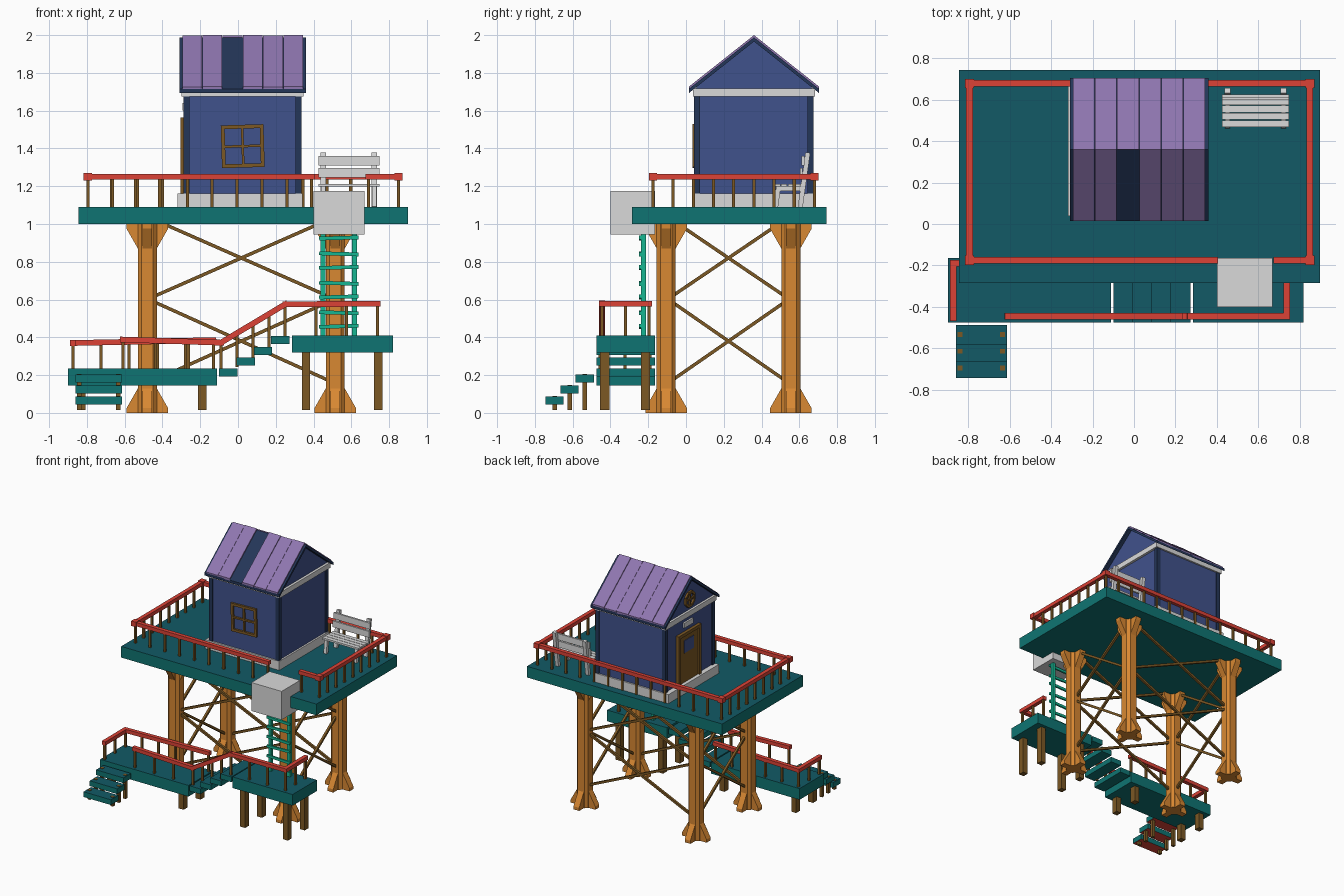
import bpy, bmesh, math
from mathutils import Vector, Matrix

if "Cube" in bpy.data.objects:
    bpy.data.objects.remove(bpy.data.objects["Cube"])


def srgb(r, g, b):
    f = lambda c: c / 12.92 if c <= 0.04045 else ((c + 0.055) / 1.055) ** 2.4
    return [f(v / 255) for v in (r, g, b)] + [1]


COLORS = dict(purple=(143, 118, 176), wall_blue=(64, 82, 140), dark_navy=(36, 54, 88),
              light_grey=(218, 218, 218), red=(220, 66, 54), brown=(124, 88, 36),
              orange=(216, 136, 50), deck_side_teal=(15, 116, 114),
              deck_top_teal=(18, 90, 102), ladder_green=(22, 182, 146))
MATS = {}
for n, c in COLORS.items():
    MATS[n] = bpy.data.materials.new(n)
    MATS[n].diffuse_color = srgb(*c)


class Part:
    """Collects simple solids into one named object."""
    def __init__(self, name, *mats):
        self.name, self.mats, self.bm = name, mats, bmesh.new()

    def box(self, x0, x1, y0, y1, z0, z1):
        m = Matrix.Translation(((x0 + x1) / 2, (y0 + y1) / 2, (z0 + z1) / 2))
        bmesh.ops.create_cube(self.bm, size=1, matrix=m @ Matrix.Diagonal((x1 - x0, y1 - y0, z1 - z0, 1)))
        return self

    def beam(self, a, b, w=0.016, h=None):
        a, b = Vector(a), Vector(b)
        d = (b - a).normalized()
        up = Vector((0, 0, 1)) if abs(d.z) < 0.95 else Vector((0, 1, 0))
        s = d.cross(up).normalized()
        rot = Matrix((s, d, s.cross(d))).transposed().to_4x4()
        m = Matrix.Translation((a + b) / 2) @ rot
        bmesh.ops.create_cube(self.bm, size=1, matrix=m @ Matrix.Diagonal((w, (b - a).length, h or w, 1)))
        return self

    def prism(self, pts, extrude):
        f = self.bm.faces.new([self.bm.verts.new(p) for p in pts])
        r = bmesh.ops.extrude_face_region(self.bm, geom=[f])
        vs = [v for v in r['geom'] if isinstance(v, bmesh.types.BMVert)]
        bmesh.ops.translate(self.bm, verts=vs, vec=extrude)
        return self

    def done(self, rule=None):
        bmesh.ops.recalc_face_normals(self.bm, faces=self.bm.faces[:])
        self.bm.normal_update()
        if rule:
            for f in self.bm.faces:
                f.material_index = rule(f)
        me = bpy.data.meshes.new(self.name)
        self.bm.to_mesh(me)
        for m in self.mats:
            me.materials.append(MATS[m])
        ob = bpy.data.objects.new(self.name, me)
        bpy.context.collection.objects.link(ob)


top_rule = lambda f: 1 if f.normal.z > 0.9 else 0
DECK = ("deck_side_teal", "deck_top_teal")

# Decks
Part("main_deck", *DECK).box(-.845, .9, -.285, .745, 1.0, 1.09).done(top_rule)
Part("lower_platform", *DECK).box(-.9, -.11, -.475, -.165, .145, .235).done(top_rule)
Part("ladder_platform", *DECK).box(.285, .82, -.475, -.165, .32, .41).done(top_rule)

# Stairs between the platforms and stairs to the ground
steps = Part("middle_steps", *DECK)
for i in range(4):
    x, z = -.1 + .092 * i, .193 + .057 * i
    steps.box(x, x + .097, -.475, -.165, z, z + .042)
steps.done(top_rule)
steps = Part("entry_steps", *DECK, "red")
posts = Part("entry_step_posts", "brown")
for i in range(3):
    y, z = -.745 + .08 * i, .045 + .058 * i
    steps.box(-.86, -.615, y, y + .097, z, z + .042)
    for x in (-.84, -.635):
        posts.box(x - .012, x + .012, y + .038, y + .062, .015, z + .045)
steps.done(lambda f: 2 if f.normal.z < -.9 else top_rule(f))
posts.done()

# Platform posts
posts = Part("platform_posts", "brown")
for x, z in ((-.83, .15), (-.19, .15), (.36, .33), (.742, .33)):
    for y in (-.43, -.215):
        posts.box(x - .022, x + .022, y - .024, y + .024, .015, z)
posts.done()

# Tower legs: chamfered posts with flared gussets at both ends
LX, LY = (-.48, .515), (-.105, .555)
legs = Part("tower_legs", "orange")
for cx in LX:
    for cy in LY:
        a, b = .05, .03
        legs.prism([(cx + x, cy + y, 0) for x, y in ((a, b), (b, a), (-b, a), (-a, b), (-a, -b),
                                                    (-b, -a), (b, -a), (a, -b))], (0, 0, 1.01))
        for k in range(4):
            d = Vector((math.cos(k * math.pi / 2), math.sin(k * math.pi / 2), 0))
            s = Vector((-d.y, d.x, 0)) * .05
            for z0, sg in ((0, 1), (1.0, -1)):
                prof = ((.03, 0), (.11, 0), (.11, .025), (.05, .13), (.03, .13))
                legs.prism([Vector((cx, cy, z0 + sg * z)) + d * r - s / 2 for r, z in prof], s)
legs.done()

# Cross braces on all four sides, two tiers
br = Part("cross_braces", "brown")
for z0, z1 in ((.165, .595), (.61, 1.03)):
    for p, q in ((z0, z1), (z1, z0)):
        for y in LY:
            br.beam((LX[0] + .02, y, p), (LX[1] - .02, y, q), .018)
        for x in LX:
            br.beam((x, LY[0] + .02, p), (x, LY[1] - .02, q), .018)
br.done()


# Railings: red rail with evenly spaced brown spindles
def railing(name, pts, floors, n):
    rail, sp = Part(name + "_rail", "red"), Part(name + "_spindles", "brown")
    for i in range(len(pts) - 1):
        a, b = Vector(pts[i]), Vector(pts[i + 1])
        e = (b - a).normalized() * .015
        rail.beam(a - e, b + e, .032, .03)
        for k in range(n[i] + 1):
            t = k / n[i]
            p = a.lerp(b, t)
            fl = floors[i] + (floors[i + 1] - floors[i]) * t
            sp.beam((p.x, p.y, fl - .02), p, .016)
    rail.done()
    sp.done()


Z = 1.25
railing("main", [(.39, -.175, Z), (-.795, -.175, Z), (-.795, .68, Z), (.85, .68, Z),
                 (.85, -.175, Z), (.69, -.175, Z)], [1.09] * 6, [9, 8, 13, 8, 1])
caps = Part("main_rail_corners", "red")
for x in (-.795, .85):
    for y in (-.175, .68):
        caps.box(x - .022, x + .022, y - .022, y + .022, 1.23, 1.27)
caps.done()
railing("front_lower", [(-.61, -.445, .388), (-.09, -.445, .372), (.25, -.445, .575),
                        (.738, -.445, .578), (.738, -.195, .578)],
        [.235, .215, .405, .41, .41], [3, 4, 3, 2])
railing("back_lower", [(-.873, -.455, .37), (-.873, -.19, .37), (-.13, -.19, .385)],
        [.235] * 3, [2, 5])

# Ladder and hatch box
lad = Part("ladder", "ladder_green")
for x in (.45, .617):
    lad.box(x - .013, x + .013, -.237, -.212, .41, .96)
for i in range(7):
    z = .455 + .078 * i
    lad.beam((.43, -.242, z), (.637, -.242, z + .006 * (-1) ** i), .014, .02)
lad.done()
Part("hatch_box", "light_grey").box(.4, .67, -.4, -.165, .945, 1.175).done()

# Cabin walls with gables, trims and corner boards
Part("cabin_walls", "wall_blue").prism(
    [(-.28, y, z) for y, z in ((.05, 1.09), (.67, 1.09), (.67, 1.72), (.36, 1.97), (.05, 1.72))],
    (.608, 0, 0)).done()
Part("cabin_trim", "light_grey").box(-.32, .342, .038, .682, 1.085, 1.162) \
    .box(-.298, .348, .036, .684, 1.675, 1.718).done()
cor = Part("corner_boards", "dark_navy")
for x in (-.273, .32):
    for y in (.058, .66):
        cor.box(x - .016, x + .016, y - .016, y + .016, 1.1, 1.69)
cor.done()


# Roof: dark underlay, purple boards with one missing at the front
def slope(part, x0, x1, s, lo, hi):
    e, r = (.36 - s * .345, 1.715), (.36, 1.988)
    part.prism([(x0, e[0], e[1] + lo), (x0, r[0], r[1] + lo), (x0, r[0], r[1] + hi),
                (x0, e[0], e[1] + hi)], (x1 - x0, 0, 0))


base, boards = Part("roof_underlay", "dark_navy"), Part("roof_boards", "purple")
for s in (1, -1):
    slope(base, -.31, .36, s, -.022, 0)
    for i in range(6):
        if not (s == 1 and i == 2):
            x = -.295 + .107 * i
            slope(boards, x, x + .104, s, -.005, .012 if i % 2 else .009)
base.done()
boards.done()

# Front window frame, slightly crooked
win = Part("window_frame", "brown")
u, v = Vector((1, 0, .03)), Vector((-.03, 0, 1))
c = Vector((.025, .044, 1.412))
for k in (-1, 0, 1):
    w = .02 if k else .013
    win.beam(c + u * .103 * k - v * .112, c + u * .103 * k + v * .112, w, .02)
    win.beam(c + v * .103 * k - u * .112, c + v * .103 * k + u * .112, .02, w)
win.done()

# Door on the left side with frame, pane, sign and gable window
Part("door", "brown").box(-.292, -.275, .25, .515, 1.162, 1.55).done()
fr = Part("door_frame", "brown")
fr.box(-.305, -.28, .238, .262, 1.162, 1.56).box(-.305, -.28, .503, .527, 1.162, 1.56)
fr.box(-.305, -.28, .238, .527, 1.54, 1.565).done()
Part("door_pane", "wall_blue").box(-.297, -.29, .32, .445, 1.4, 1.5).done()
Part("door_sign", "light_grey").box(-.294, -.278, .325, .44, 1.6, 1.64).done()
gab = Part("gable_window_frame", "brown")
ring = [(-.286, .36 + .058 * math.cos(a * math.pi / 4 + .39), 1.805 + .058 * math.sin(a * math.pi / 4 + .39))
        for a in range(9)]
for p, q in zip(ring, ring[1:]):
    gab.beam(p, q, .018)
gab.beam((-.286, .31, 1.805), (-.286, .41, 1.805), .012).beam((-.286, .36, 1.755), (-.286, .36, 1.855), .012)
gab.done()

# Bench
be = Part("bench", "light_grey")
for x in (.452, .722):
    be.beam((x, .605, 1.09), (x, .645, 1.378), .03, .026)
    be.beam((x, .475, 1.09), (x, .49, 1.2), .025)
    be.box(x - .012, x + .012, .48, .62, 1.175, 1.2)
for i in range(4):
    be.box(.425, .75, .468 + .036 * i, .5 + .036 * i, 1.198, 1.213)
for z in (1.272, 1.336):
    y = .605 + (z - 1.09) * .139 - .02
    be.beam((.425, y, z), (.75, y, z), .015, .05)
be.done()

for m in bpy.data.materials:
    if m.users and not m.is_grease_pencil:
        m.use_nodes = True
        m.node_tree.nodes["Principled BSDF"].inputs["Base Color"].default_value = m.diffuse_color
